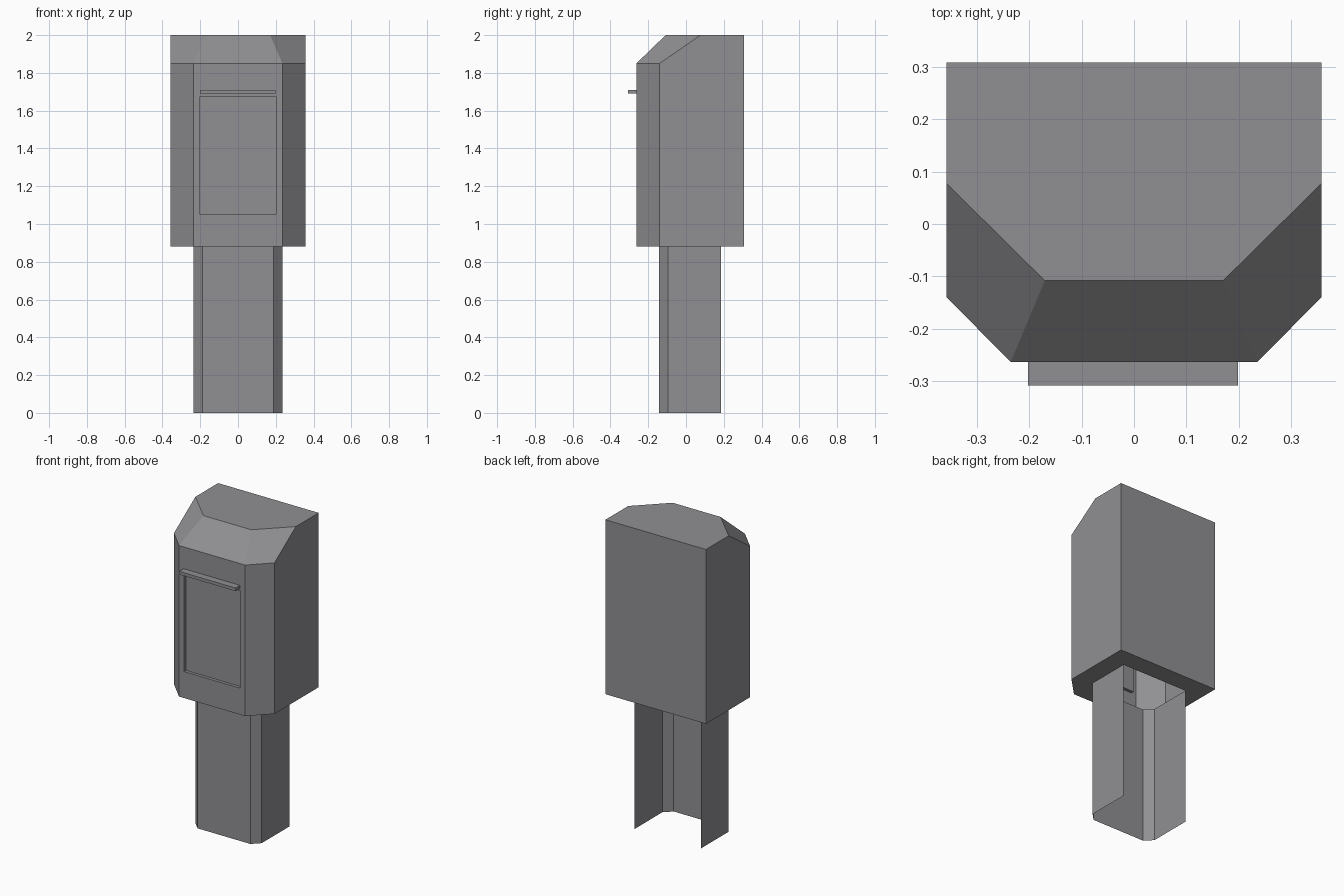
import bpy
import bmesh

if "Cube" in bpy.data.objects:
    bpy.data.objects.remove(bpy.data.objects["Cube"])

grey = bpy.data.materials.new("mid grey")
grey.diffuse_color = (0.28, 0.28, 0.295, 1)
grey.use_nodes = True
grey.node_tree.nodes["Principled BSDF"].inputs["Base Color"].default_value = grey.diffuse_color


def finish(name, bm, recalc=False):
    if recalc:
        bmesh.ops.recalc_face_normals(bm, faces=bm.faces[:])
    mesh = bpy.data.meshes.new(name)
    bm.to_mesh(mesh)
    bm.free()
    mesh.materials.append(grey)
    obj = bpy.data.objects.new(name, mesh)
    bpy.context.collection.objects.link(obj)


def mirrored(half, z):
    """Full outline, counter-clockwise from back left to back right."""
    pts = [(-x, y) for x, y in half] + list(reversed(half))
    return [(x, y, z) for x, y in pts]


def ring(bm, pts):
    return [bm.verts.new(p) for p in pts]


def bridge(bm, a, b, closed=True, skip=()):
    n = len(a)
    for i in range(n if closed else n - 1):
        if i not in skip:
            j = (i + 1) % n
            bm.faces.new((a[i], a[j], b[j], b[i]))


# half outlines, back to front
body = [(0.357, 0.308), (0.357, -0.14), (0.235, -0.263)]
roof = [(0.357, 0.308), (0.357, 0.077), (0.17, -0.108)]
post = [(0.235, 0.185), (0.235, -0.095), (0.187, -0.142)]

# housing: open underside around the post, chamfered walls, sloped hood
bm = bmesh.new()
hole = ring(bm, mirrored(post, 0.88))
low = ring(bm, mirrored(body, 0.88))
eave = ring(bm, mirrored(body, 1.85))
top = ring(bm, mirrored(roof, 2.0))
bridge(bm, hole, low)
bridge(bm, low, eave, skip=(2,))
bridge(bm, eave, top)
bm.faces.new(top)

# front wall with recessed panel
def panel(y):
    return [(-0.2, y, 1.05), (0.2, y, 1.05), (0.2, y, 1.675), (-0.2, y, 1.675)]


outer = [low[2], low[3], eave[3], eave[2]]
rim = ring(bm, panel(-0.263))
inner = ring(bm, panel(-0.243))
bridge(bm, outer, rim)
bridge(bm, rim, inner)
bm.faces.new(inner)
finish("housing", bm, recalc=True)

# pedestal: thin folded sheet, open at the back
bm = bmesh.new()
bridge(bm, ring(bm, mirrored(post, 0)), ring(bm, mirrored(post, 0.88)), closed=False)
finish("pedestal", bm)

# ledge above the panel
bm = bmesh.new()
bmesh.ops.create_cube(bm, size=1)
bmesh.ops.scale(bm, vec=(0.4, 0.045, 0.02), verts=bm.verts[:])
bmesh.ops.translate(bm, vec=(-0.002, -0.2855, 1.7), verts=bm.verts[:])
finish("panel_ledge", bm)
